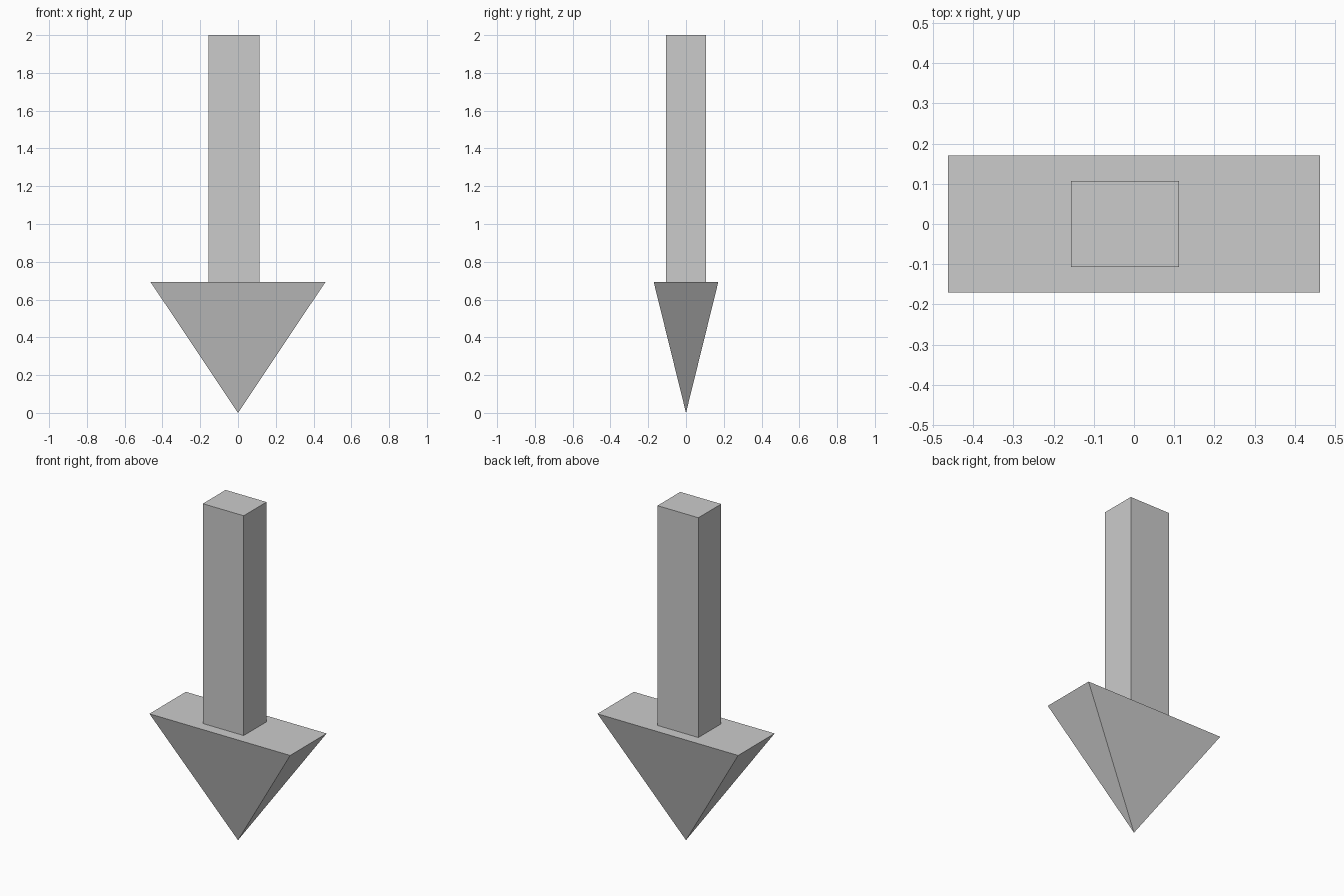
import bpy
from math import pi, sqrt

if "Cube" in bpy.data.objects:
    bpy.data.objects.remove(bpy.data.objects["Cube"])

HEAD_TOP = 0.693
TOP = 2.0

# Arrow head: four-sided pyramid pointing down, flattened front to back
bpy.ops.mesh.primitive_cone_add(vertices=4, radius1=0, radius2=sqrt(2), depth=HEAD_TOP,
                                location=(0, 0, HEAD_TOP / 2), rotation=(0, 0, pi / 4))
head = bpy.context.object
head.name = "arrow_head"
bpy.ops.object.transform_apply(location=False, rotation=True, scale=False)
head.scale = (0.463, 0.171, 1)
bpy.ops.object.transform_apply(location=False, rotation=False, scale=True)

# Shaft: upright bar, slightly off centre to the left
bpy.ops.mesh.primitive_cube_add(size=1, location=(-0.022, 0, (HEAD_TOP + TOP) / 2))
shaft = bpy.context.object
shaft.name = "shaft"
shaft.scale = (0.269, 0.214, TOP - HEAD_TOP)
bpy.ops.object.transform_apply(location=False, rotation=False, scale=True)
